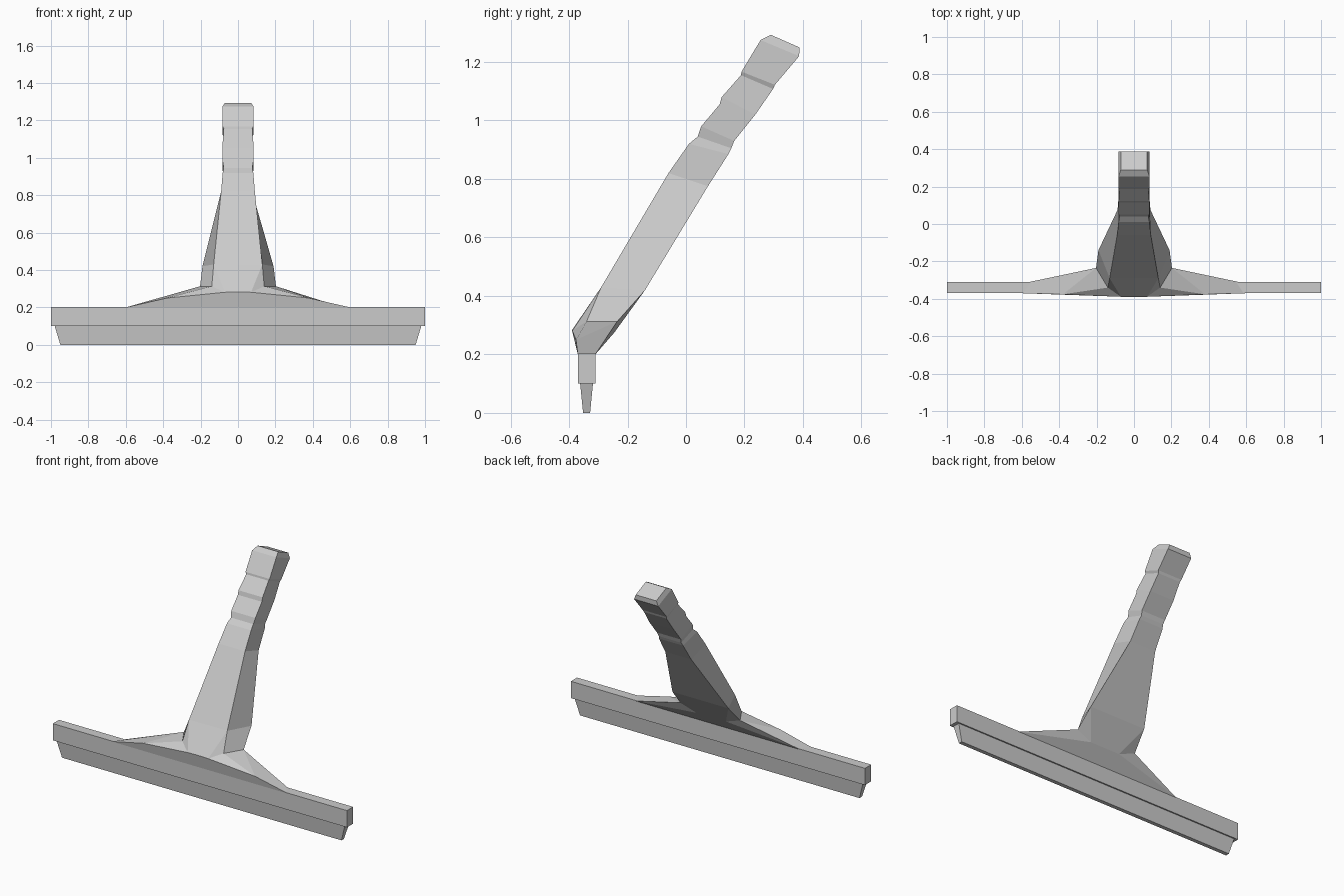
import bpy, bmesh

cube = bpy.data.objects.get("Cube")
if cube:
    bpy.data.objects.remove(cube, do_unlink=True)

grey = bpy.data.materials.new("light grey")
grey.use_nodes = True
colour = (0.6, 0.6, 0.6, 1)
grey.diffuse_color = colour
grey.node_tree.nodes["Principled BSDF"].inputs["Base Color"].default_value = colour


def finish(name, bm):
    bmesh.ops.remove_doubles(bm, verts=bm.verts, dist=0.0005)
    bmesh.ops.recalc_face_normals(bm, faces=bm.faces)
    mesh = bpy.data.meshes.new(name)
    bm.to_mesh(mesh)
    bm.free()
    mesh.materials.append(grey)
    ob = bpy.data.objects.new(name, mesh)
    bpy.context.collection.objects.link(ob)
    return ob


def loft(name, rings):
    """Join equal rings of points and cap both ends."""
    bm = bmesh.new()
    loops = [[bm.verts.new(p) for p in ring] for ring in rings]
    for a, b in zip(loops, loops[1:]):
        for i in range(len(a)):
            j = (i + 1) % len(a)
            bm.faces.new((a[i], a[j], b[j], b[i]))
    bm.faces.new(loops[0])
    bm.faces.new(loops[-1])
    return finish(name, bm)


def section(front, back):
    """Rectangular handle section from (y, z, half width) at front and back."""
    fy, fz, fw = front
    by, bz, bw = back
    return [(-fw, fy, fz), (fw, fy, fz), (bw, by, bz), (-bw, by, bz)]


def level(half_x, half_y, z, y=-0.34):
    return section((y - half_y, z, half_x), (y + half_y, z, half_x))


# Blade holder and tapered rubber blade
loft("blade_holder", [level(1, 0.03, 0.1), level(1, 0.03, 0.203)])
loft("rubber_blade", [level(0.95, 0.012, 0), level(0.98, 0.022, 0.101)])

# Handle with finger grooves
w, groove = 0.082, 0.076
loft("handle", [
    section((-0.29, 0.43, 0.13), (-0.14, 0.42, 0.19)),
    section((-0.06, 0.82, 0.09), (0.075, 0.775, 0.088)),
    section((0.01, 0.92, w), (0.145, 0.885, w)),
    section((0.04, 0.945, groove), (0.155, 0.905, groove)),
    section((0.052, 0.98, w), (0.165, 0.93, w)),
    section((0.115, 1.055, w), (0.225, 1.005, w)),
    section((0.122, 1.08, w), (0.237, 1.02, w)),
    section((0.188, 1.155, groove), (0.298, 1.108, groove)),
    section((0.19, 1.167, w), (0.304, 1.122, w)),
    section((0.255, 1.275, w), (0.387, 1.22, w)),
    section((0.29, 1.293, 0.07), (0.388, 1.25, 0.07)),
])

# Flared neck between the handle and the blade holder, one half mirrored
P = {
    "base_f": (0, -0.37, 0.2), "base_b": (0, -0.31, 0.2),
    "tip_f": (0.6, -0.37, 0.2), "tip_b": (0.56, -0.31, 0.2),
    "lip_c": (0, -0.39, 0.283), "lip": (0.07, -0.389, 0.281),
    "wing": (0.38, -0.376, 0.25),
    "sh_f": (0.14, -0.34, 0.313), "sh_b": (0.203, -0.235, 0.313),
    "low_c": (0, -0.245, 0.275), "low": (0.1, -0.245, 0.275),
    "top_f": (0.13, -0.29, 0.43), "top_fc": (0, -0.29, 0.43),
    "top_b": (0.19, -0.14, 0.42), "top_bc": (0, -0.14, 0.42),
}
FACES = [
    "base_f tip_f wing lip lip_c",
    "lip_c lip top_f top_fc", "lip sh_f top_f", "lip wing sh_f",
    "sh_f sh_b top_b top_f",
    "wing tip_f tip_b sh_b", "wing sh_b sh_f",
    "tip_b base_b low_c low", "tip_b low sh_b",
    "low sh_b top_b", "low low_c top_bc top_b",
    "base_f base_b tip_b tip_f", "top_f top_b top_bc top_fc",
]
bm = bmesh.new()
for side in (1, -1):
    verts = {k: bm.verts.new((x * side, y, z)) for k, (x, y, z) in P.items()}
    for face in FACES:
        bm.faces.new([verts[k] for k in face.split()][::side])
finish("flared_neck", bm)
